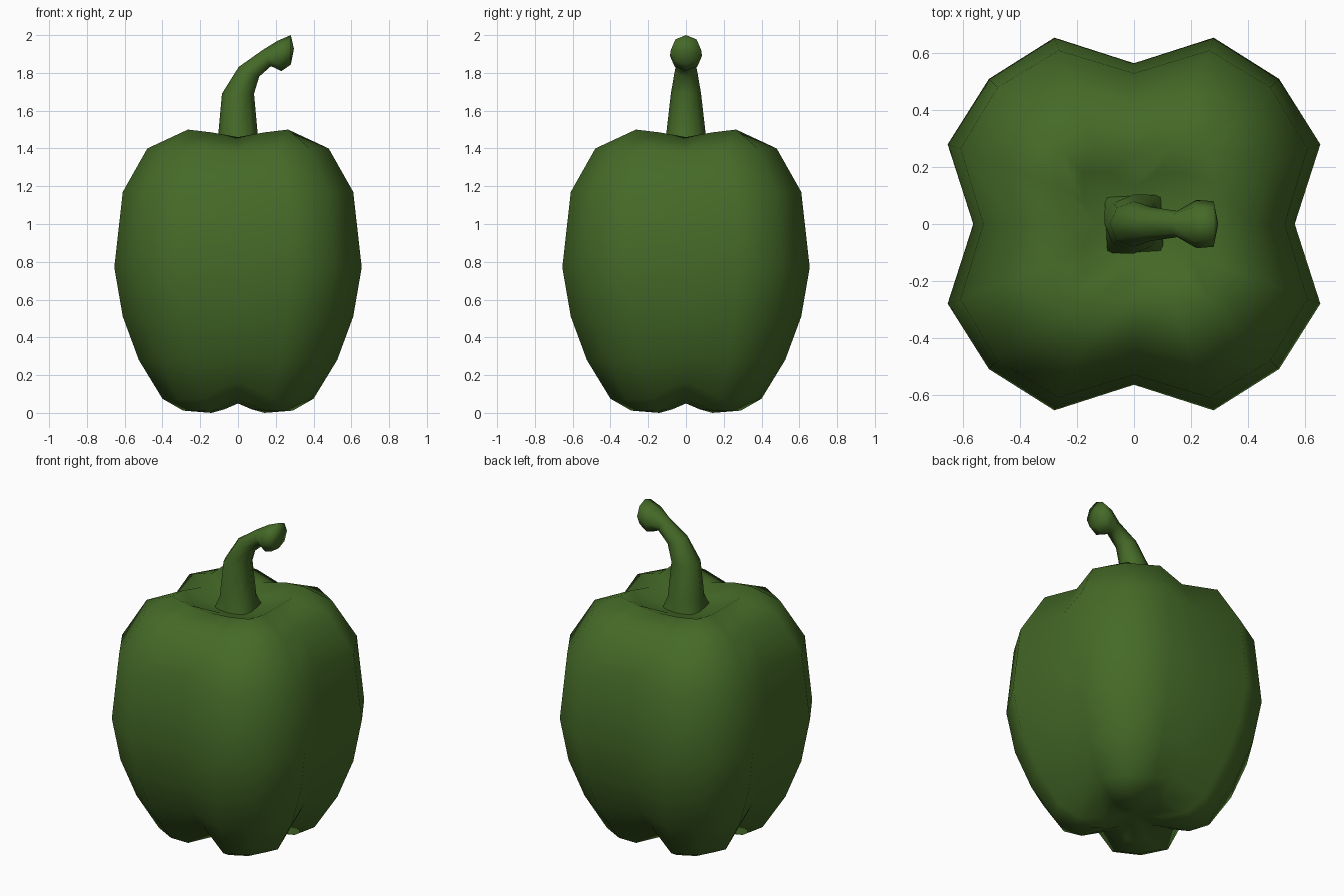
import bpy, bmesh, math
from mathutils import Vector

if "Cube" in bpy.data.objects:
    bpy.data.objects.remove(bpy.data.objects["Cube"])

green = bpy.data.materials.new("pepper green")
green.diffuse_color = (0.060, 0.145, 0.021, 1)
green.use_nodes = True
green.node_tree.nodes["Principled BSDF"].inputs["Base Color"].default_value = green.diffuse_color


def skin(name, rings, start=None, end=None):
    """Bridge equal-length vertex rings and close the ends with fans."""
    bm = bmesh.new()
    loops = [[bm.verts.new(p) for p in r] for r in rings]
    n = len(loops[0])
    for a, b in zip(loops, loops[1:]):
        for i in range(n):
            j = (i + 1) % n
            bm.faces.new((a[i], a[j], b[j], b[i]))
    for loop, tip in ((loops[0], start), (loops[-1], end)):
        if tip is not None:
            v = bm.verts.new(tip)
            for i in range(n):
                bm.faces.new((loop[i], loop[(i + 1) % n], v))
    bmesh.ops.recalc_face_normals(bm, faces=bm.faces)
    for f in bm.faces:
        f.smooth = True
    me = bpy.data.meshes.new(name)
    bm.to_mesh(me)
    bm.free()
    me.materials.append(green)
    ob = bpy.data.objects.new(name, me)
    bpy.context.collection.objects.link(ob)
    return ob


def lobed_ring(g, a, b, d, zg, zf, zd):
    """Four-lobed section: groove on each axis, flanks, lobe crest on diagonals."""
    quarter = [(g, 0, zg), (b, a, zf), (d, d, zd), (a, b, zf)]
    pts = []
    for _ in range(4):
        pts += quarter
        quarter = [(-y, x, z) for x, y, z in quarter]
    return pts


# Body: groove, flank a, flank b, diagonal, then groove / flank / diagonal heights
body = [
    (.12, .07, .15, .14, .05, .02, .00),
    (.24, .14, .29, .235, .07, .012, .01),
    (.34, .18, .40, .32, .17, .075, .07),
    (.455, .225, .525, .41, .30, .28, .28),
    (.53, .26, .61, .475, .51, .51, .51),
    (.565, .28, .655, .51, .77, .77, .77),
    (.53, .265, .61, .48, 1.17, 1.17, 1.17),
    (.42, .21, .48, .38, 1.385, 1.40, 1.40),
    (.25, .14, .28, .265, 1.46, 1.485, 1.50),
    (.13, .08, .18, .18, 1.41, 1.425, 1.44),
]
skin("pepper_body", [lobed_ring(*r) for r in body], (0, 0, .07), (0, 0, 1.39))

# Stem: centre x, z, tilt in degrees, in-plane radius, side radius
stem = [
    (.00, 1.48, 0, .104, .104),
    (.00, 1.69, 0, .085, .080),
    (.058, 1.806, 25, .060, .060),
    (.152, 1.878, 62, .048, .046),
    (.220, 1.890, 83, .081, .085),
    (.280, 1.922, 90, .078, .080),
]
rings = [[(.115 * k * math.cos(i * math.pi / 4), .115 * k * math.sin(i * math.pi / 4), 1.39)
          for i in range(8) for k in [1.25 if i % 2 else .9]]]
for cx, cz, tilt, r, ry in stem:
    t = math.radians(tilt)
    u = Vector((math.cos(t), 0, -math.sin(t)))
    rings.append([Vector((cx, 0, cz)) + u * r * math.cos(i * math.pi / 4)
                  + Vector((0, ry * math.sin(i * math.pi / 4), 0)) for i in range(8)])
skin("stem", rings, None, (.296, 0, 1.927))
